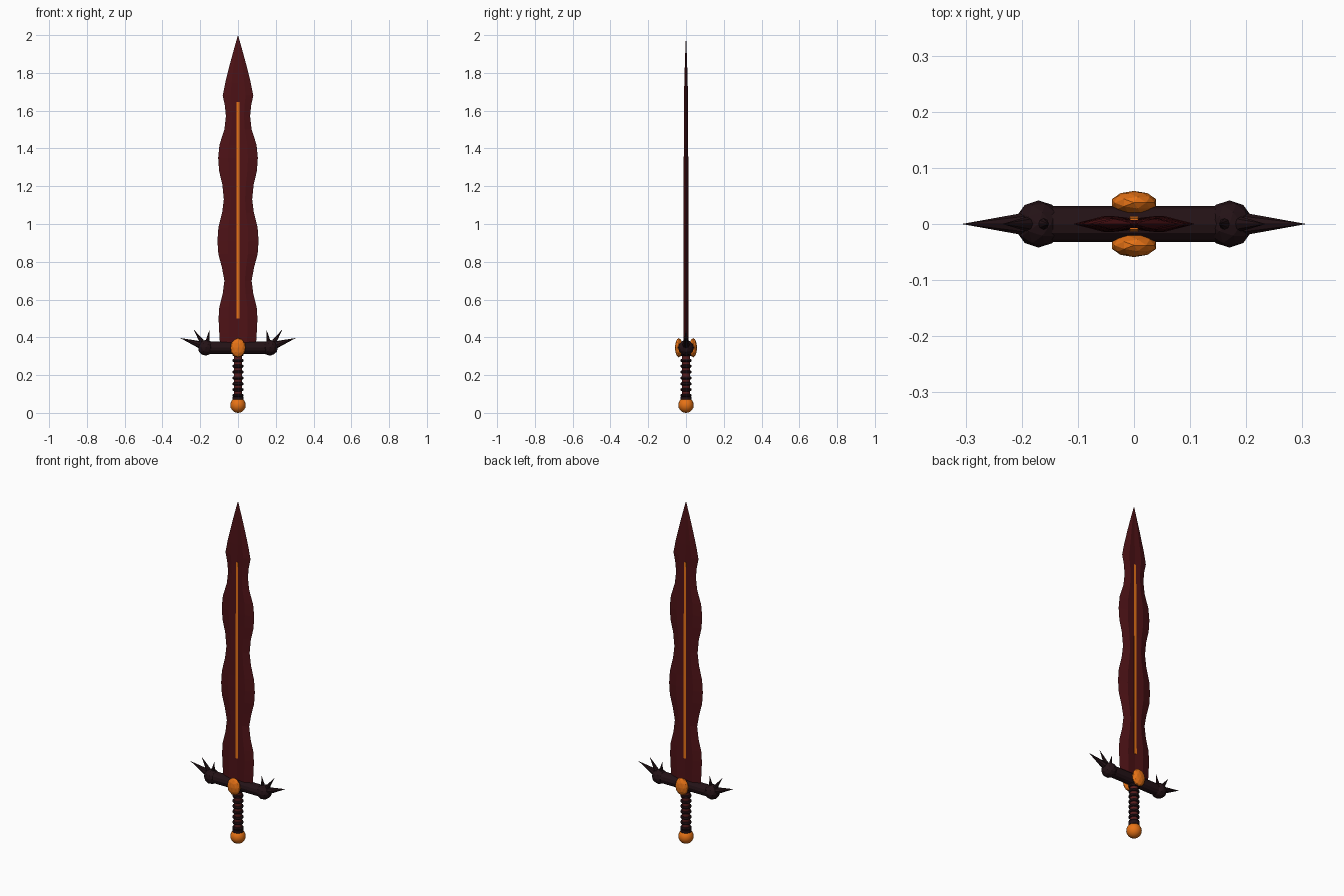
import bpy, bmesh, math
from mathutils import Vector

if "Cube" in bpy.data.objects:
    bpy.data.objects.remove(bpy.data.objects["Cube"])


def material(name, rgb):
    m = bpy.data.materials.new(name)
    m.diffuse_color = (*rgb, 1)
    m.use_nodes = True
    m.node_tree.nodes["Principled BSDF"].inputs["Base Color"].default_value = m.diffuse_color
    return m


BLADE = material("dark_red", (0.075, 0.006, 0.008))
DARK = material("near_black", (0.017, 0.006, 0.008))
WRAP = material("wrap_red", (0.10, 0.012, 0.012))
ORANGE = material("orange", (0.8, 0.17, 0.008))


def finish(ob, name, mat, smooth=False):
    ob.name = name
    ob.data.materials.append(mat)
    if smooth:
        bpy.ops.object.shade_smooth_by_angle(angle=math.radians(40))
    return ob


def rod(name, a, b, r1, r2, mat, sides):
    a, b = Vector(a), Vector(b)
    d = b - a
    bpy.ops.mesh.primitive_cone_add(vertices=sides, radius1=r1, radius2=r2, depth=d.length,
                                    location=(a + b) / 2,
                                    rotation=d.to_track_quat('Z', 'Y').to_euler())
    return finish(bpy.context.object, name, mat)


def loft(name, stations, section, mat):
    bm = bmesh.new()
    rings = [[bm.verts.new((x, y, z)) for x, y in section(w, t)] for z, w, t in stations]
    n = len(rings[0])
    for lo, hi in zip(rings, rings[1:]):
        for i in range(n):
            bm.faces.new((lo[i], lo[(i + 1) % n], hi[(i + 1) % n], hi[i]))
    bm.faces.new(rings[0])
    bm.faces.new(rings[-1])
    bmesh.ops.remove_doubles(bm, verts=bm.verts, dist=0.0003)
    bmesh.ops.recalc_face_normals(bm, faces=bm.faces)
    me = bpy.data.meshes.new(name)
    bm.to_mesh(me)
    bm.free()
    ob = bpy.data.objects.new(name, me)
    bpy.context.collection.objects.link(ob)
    return finish(ob, name, mat)


# wavy blade: height, half width, half thickness
stations = [(0.345, 0.094, 0.014), (0.42, 0.099, 0.014), (0.50, 0.103, 0.014),
            (0.56, 0.099, 0.014), (0.63, 0.081, 0.014), (0.70, 0.072, 0.014),
            (0.77, 0.085, 0.014), (0.84, 0.104, 0.014), (0.91, 0.109, 0.014),
            (0.98, 0.104, 0.013), (1.06, 0.084, 0.013), (1.13, 0.075, 0.013),
            (1.21, 0.083, 0.012), (1.28, 0.100, 0.012), (1.35, 0.105, 0.012),
            (1.42, 0.098, 0.011), (1.50, 0.072, 0.011), (1.57, 0.064, 0.011),
            (1.63, 0.070, 0.010), (1.68, 0.081, 0.010), (1.75, 0.067, 0.009),
            (1.85, 0.042, 0.006), (1.93, 0.020, 0.003), (2.0, 0.0001, 0.0001)]


def blade_section(w, t):
    half = [(w, 0), (0.5 * w, t), (0, 0.7 * t), (-0.5 * w, t)]
    return half + [(-x, -y) for x, y in half]


loft("blade", stations, blade_section, BLADE)

# glowing line along the fuller, both faces
loft("blade_inlay", [(0.5, 0.008, 0.013), (1.645, 0.007, 0.0095)],
     lambda w, t: [(w, -t), (w, t), (-w, t), (-w, -t)], ORANGE)

# crossguard bar, end knobs and spikes
GZ = 0.345
rod("guard_bar", (-0.16, 0, GZ), (0.16, 0, GZ), 0.032, 0.032, DARK, 12)
for s, side in ((-1, "left"), (1, "right")):
    bpy.ops.mesh.primitive_ico_sphere_add(subdivisions=2, radius=0.042, location=(s * 0.17, 0, GZ))
    finish(bpy.context.object, "guard_knob_" + side, DARK)
    for i, (bx, bz, tx, tz, r) in enumerate([(0.185, 0.355, 0.307, 0.397, 0.022),
                                             (0.18, 0.36, 0.235, 0.442, 0.016),
                                             (0.165, 0.36, 0.152, 0.437, 0.014)]):
        rod(f"guard_spike_{side}_{i + 1}", (s * bx, 0, bz), (s * tx, 0, tz), r, 0, DARK, 8)

# faceted gems on front and back
for s, side in ((-1, "front"), (1, "back")):
    bpy.ops.mesh.primitive_ico_sphere_add(subdivisions=2, radius=1, location=(0, s * 0.038, GZ))
    gem = bpy.context.object
    gem.scale = (0.041, 0.021, 0.051)
    finish(gem, "gem_" + side, ORANGE)

# grip core with wrapped rings
rod("grip", (0, 0, 0.07), (0, 0, 0.34), 0.022, 0.022, WRAP, 16)
for i in range(8):
    bpy.ops.mesh.primitive_torus_add(major_radius=0.021, minor_radius=0.009, major_segments=16,
                                     minor_segments=8, location=(0, 0, 0.092 + i * 0.031))
    finish(bpy.context.object, f"grip_ring_{i + 1}", DARK, True)

# collar and round pommel
rod("pommel_collar", (0, 0, 0.07), (0, 0, 0.085), 0.03, 0.03, DARK, 16)
bpy.ops.mesh.primitive_uv_sphere_add(segments=16, ring_count=10, radius=0.041, location=(0, 0, 0.041))
finish(bpy.context.object, "pommel", ORANGE, True)
